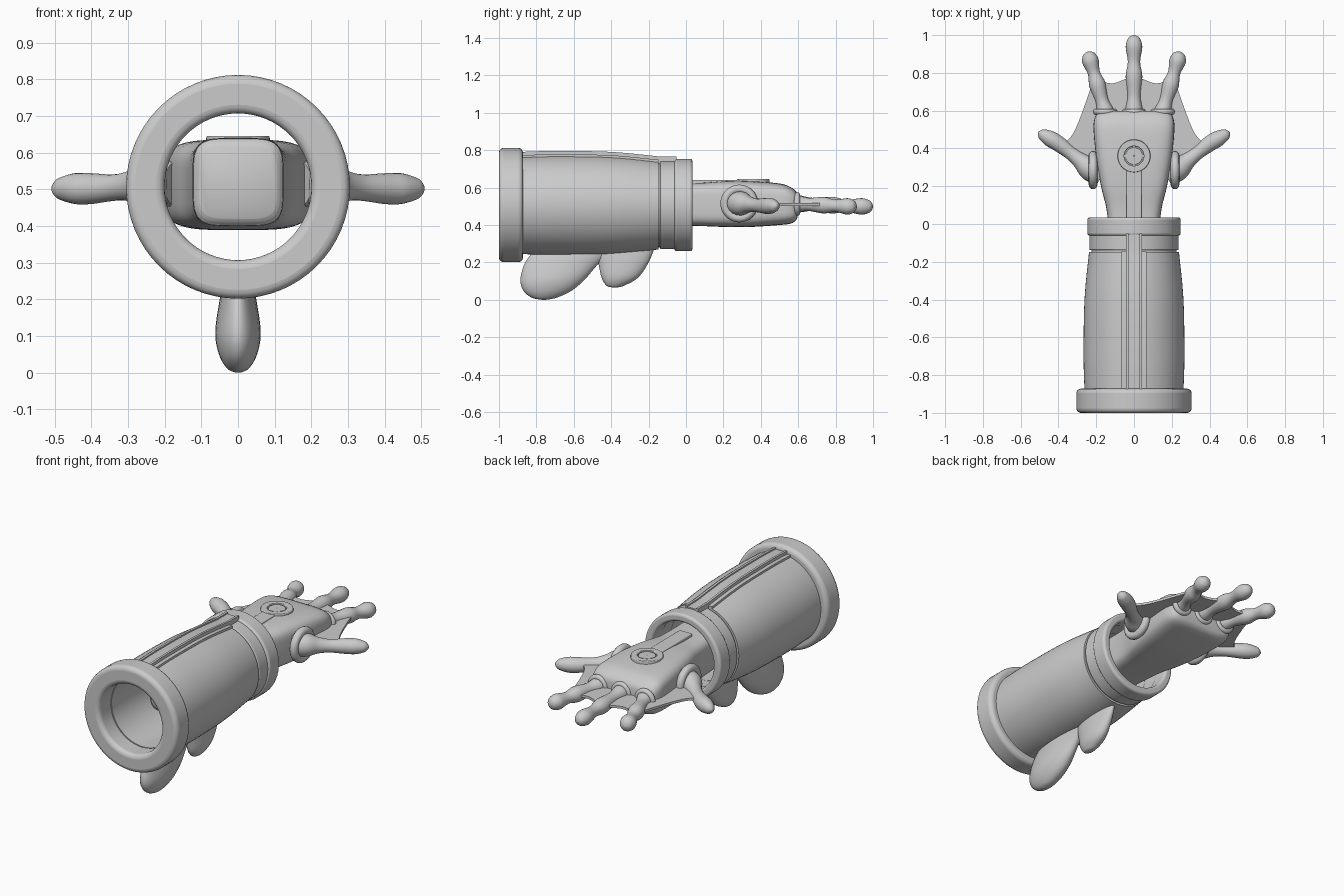
import bpy, bmesh, math
from math import cos, sin, pi
from mathutils import Vector

cube = bpy.data.objects.get("Cube")
if cube:
    bpy.data.objects.remove(cube, do_unlink=True)

GREY = (0.6, 0.6, 0.6, 1)
grey = bpy.data.materials.new("plain grey")
grey.use_nodes = True
grey.diffuse_color = GREY
grey.node_tree.nodes["Principled BSDF"].inputs["Base Color"].default_value = GREY
AXIS_Z = 0.507


def make(name, bm, bevel=0, angle=40):
    bmesh.ops.recalc_face_normals(bm, faces=bm.faces)
    mesh = bpy.data.meshes.new(name)
    bm.to_mesh(mesh)
    bm.free()
    mesh.materials.append(grey)
    ob = bpy.data.objects.new(name, mesh)
    bpy.context.collection.objects.link(ob)
    bpy.ops.object.select_all(action='DESELECT')
    ob.select_set(True)
    bpy.context.view_layer.objects.active = ob
    bpy.ops.object.shade_smooth_by_angle(angle=math.radians(angle))
    if bevel:
        mod = ob.modifiers.new("rounded edges", 'BEVEL')
        mod.width, mod.segments, mod.limit_method = bevel, 4, 'ANGLE'
        mod.angle_limit = math.radians(40)
    return ob


def loft(name, rings, loop=False, **kw):
    """Skin a row of closed rings; cap the ends or join them in a loop."""
    bm = bmesh.new()
    rows = [[bm.verts.new(p) for p in ring] for ring in rings]
    n = len(rows[0])
    for a, b in zip(rows, rows[1:] + (rows[:1] if loop else [])):
        for i in range(n):
            j = (i + 1) % n
            bm.faces.new((a[i], a[j], b[j], b[i]))
    if not loop:
        bm.faces.new(rows[0])
        bm.faces.new(rows[-1])
    return make(name, bm, **kw)


def smooth(rows, steps=5):
    """Catmull-Rom interpolation of rows of numbers."""
    ext = [rows[0]] + list(rows) + [rows[-1]]
    out = []
    for p, a, b, q in zip(ext, ext[1:], ext[2:], ext[3:]):
        for s in range(steps):
            t = s / steps
            out.append([v + 0.5 * t * (w - u + t * (2*u - 5*v + 4*w - x + t * (3*(v - w) + x - u)))
                        for u, v, w, x in zip(p, a, b, q)])
    return out + [list(rows[-1])]


def lathe(name, profile, n=64, axis='Y', centre=(0, 0, AXIS_Z), **kw):
    """Turn a closed (along, radius) profile about an axis."""
    rings = []
    for i in range(n):
        c, s = cos(2 * pi * i / n), sin(2 * pi * i / n)
        place = {'X': lambda a, r: (a, r*c, r*s), 'Y': lambda a, r: (r*c, a, r*s),
                 'Z': lambda a, r: (r*c, r*s, a)}[axis]
        rings.append([Vector(centre) + Vector(place(a, r)) for a, r in profile])
    return loft(name, rings, loop=True, **kw)


def ring(name, y0, y1, r_in, r_out, **kw):
    return lathe(name, [(y0, r_in), (y1, r_in), (y1, r_out), (y0, r_out)], **kw)


def bead(name, centre, major, minor, axis):
    """Rounded socket ring."""
    prof = [(minor * cos(2*pi*i/12), major + minor * sin(2*pi*i/12)) for i in range(12)]
    return lathe(name, prof, n=32, axis=axis, centre=centre)


def limb(name, pts):
    """Round tube through (x, y, z, radius) points in a near level plane."""
    rows = smooth(pts)
    rings = []
    for i, (x, y, z, r) in enumerate(rows):
        d = Vector(rows[min(i+1, len(rows)-1)][:3]) - Vector(rows[max(i-1, 0)][:3])
        side = Vector((d.y, -d.x, 0)).normalized()
        up = side.cross(d).normalized()
        rings.append([Vector((x, y, z)) + r * (cos(2*pi*k/20) * side + sin(2*pi*k/20) * up)
                      for k in range(20)])
    return loft(name, rings, angle=60)


# Sleeve: thick cuff, bulged tube, recessed band and front collar
SLEEVE = [(-0.88, 0.262), (-0.7, 0.267), (-0.4, 0.262), (-0.148, 0.238)]
outer = smooth(SLEEVE, 6)
ring("rear_cuff", -1, -0.872, 0.2, 0.305, bevel=0.024)
lathe("sleeve", outer + [(-0.148, 0.202), (-0.88, 0.202)])
ring("neck_core", -0.16, -0.05, 0.203, 0.226)
ring("neck_band", -0.138, -0.05, 0.206, 0.236, bevel=0.005)
ring("front_collar", -0.062, 0.035, 0.2, 0.247, bevel=0.014)


# Top rail: flange, bar and two raised lips that follow the sleeve
def strip(name, x0, x1, low, high, front):
    path = [(y, r) for y, r in outer] + [(front, 0.238)]
    loft(name, [[(x0, y, AXIS_Z + r + low), (x1, y, AXIS_Z + r + low),
                 (x1, y, AXIS_Z + r + high), (x0, y, AXIS_Z + r + high)] for y, r in path])


strip("rail_flange", -0.066, 0.066, -0.03, 0.004, -0.146)
strip("rail_bar", -0.042, 0.042, -0.02, 0.014, -0.055)
for side, tag in ((1, "left"), (-1, "right")):
    strip(tag + "_rail_lip", side * 0.03, side * 0.043, -0.01, 0.022, -0.05)


# Two rounded lobes under the sleeve, as rows of (z, rear y, front y, half width)
def lobe(name, rows):
    rings = [[((w * cos(2*pi*k/28)), (a + b)/2 + (b - a)/2 * sin(2*pi*k/28), z) for k in range(28)]
             for z, a, b, w in smooth(rows, 6)]
    loft(name, rings, angle=70)


lobe("rear_fin", [(0.0, -0.77, -0.75, 0.006), (0.012, -0.825, -0.69, 0.03), (0.05, -0.87, -0.61, 0.052),
                  (0.11, -0.885, -0.54, 0.062), (0.2, -0.86, -0.46, 0.05), (0.275, -0.8, -0.36, 0.035)])
lobe("front_fin", [(0.066, -0.39, -0.37, 0.005), (0.076, -0.425, -0.33, 0.025), (0.12, -0.452, -0.255, 0.045),
                   (0.2, -0.47, -0.2, 0.045), (0.285, -0.5, -0.165, 0.035)])

# Arm and palm: rounded box sections as (y, half width, bottom z, top z)
def box_ring(y, w, lo, hi, power=0.45, n=48):
    pts = []
    for k in range(n):
        c, s = cos(2*pi*k/n), sin(2*pi*k/n)
        pts.append((math.copysign(abs(c)**power, c) * w, y,
                    (lo + hi)/2 + math.copysign(abs(s)**power, s) * (hi - lo)/2))
    return pts


HAND = [(-0.65, 0.105, 0.42, 0.62), (-0.635, 0.12, 0.404, 0.636), (-0.6, 0.124, 0.4, 0.64),
        (-0.25, 0.126, 0.4, 0.638), (0.04, 0.14, 0.396, 0.625), (0.2, 0.175, 0.39, 0.634),
        (0.35, 0.2, 0.39, 0.634), (0.5, 0.214, 0.4, 0.622), (0.56, 0.208, 0.408, 0.602),
        (0.588, 0.19, 0.425, 0.58), (0.598, 0.165, 0.45, 0.56)]
loft("arm_and_palm", [box_ring(*row) for row in smooth(HAND)], angle=60)

# Raised strap and round badge on the back of the hand
bm = bmesh.new()
bmesh.ops.create_cube(bm, size=1)
for v in bm.verts:
    v.co = (v.co.x * 0.08, 0.145 + v.co.y * 0.29, 0.625 + v.co.z * 0.034)
make("hand_strap", bm, bevel=0.005)
lathe("badge_rim", [(0.6, 0.052), (0.646, 0.052), (0.646, 0.086), (0.6, 0.09)],
      n=40, axis='Z', centre=(0, 0.36, 0), bevel=0.004)
lathe("badge_button", [(0.6, 0.001), (0.643, 0.001), (0.643, 0.046), (0.6, 0.046)],
      n=40, axis='Z', centre=(0, 0.36, 0), bevel=0.004)


# Fingers and thumbs with their sockets
def finger(name, x0, x1, y1):
    profile = [(0, 0.05), (0.12, 0.045), (0.27, 0.035), (0.5, 0.044), (0.64, 0.034), (0.72, 0.034),
               (0.86, 0.044), (0.95, 0.034), (0.985, 0.02), (1, 0.003)]
    limb(name, [(x0 + (x1 - x0) * t, 0.56 + (y1 - 0.56) * t, 0.515 - 0.018 * t, r) for t, r in profile])
    bead(name + "_socket", (x0 + (x1 - x0) * 0.1, 0.594, 0.512), 0.048, 0.016, 'Y')


finger("middle_finger", 0, 0, 1.0)
for side, tag in ((1, "left"), (-1, "right")):
    finger(tag + "_finger", side * 0.142, side * 0.245, 0.912)
    limb(tag + "_thumb", [(side * x, y, z, r) for x, y, z, r in (
        (0.17, 0.255, 0.515, 0.06), (0.235, 0.295, 0.515, 0.064), (0.285, 0.335, 0.51, 0.044),
        (0.335, 0.375, 0.505, 0.036), (0.4, 0.425, 0.502, 0.042), (0.445, 0.452, 0.502, 0.042),
        (0.485, 0.474, 0.502, 0.03), (0.5, 0.482, 0.502, 0.017), (0.507, 0.486, 0.502, 0.003))])
    bead(tag + "_thumb_socket", (side * 0.217, 0.285, 0.515), 0.078, 0.023, 'X')

# Thin web between the fingers and thumbs
half = smooth([(0, 0.785), (0.04, 0.77), (0.11, 0.745), (0.17, 0.755), (0.207, 0.77)], 4)
half += smooth([(0.218, 0.755), (0.25, 0.66), (0.29, 0.55), (0.325, 0.475), (0.37, 0.425)], 4)
half += [(0.24, 0.3), (0.1, 0.35)]
edge = half + [(-x, y) for x, y in reversed(half[1:])]
loft("finger_web", [[(x, y, z) for x, y in edge] for z in (0.503, 0.517)])
